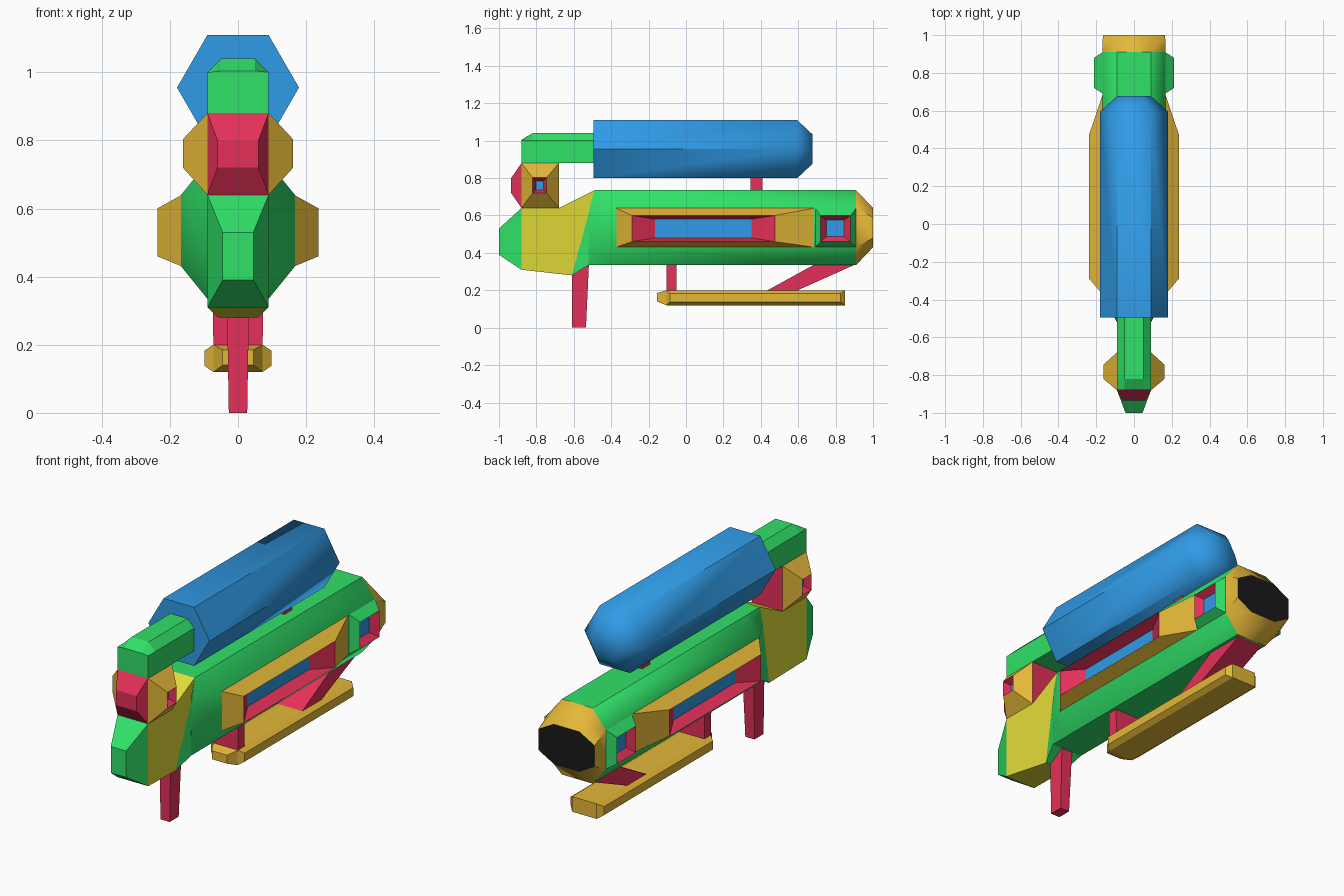
import bpy, bmesh, math

if "Cube" in bpy.data.objects:
    bpy.data.objects.remove(bpy.data.objects["Cube"])

COLORS = {"green": (0.03, 0.75, 0.14), "blue": (0.03, 0.33, 0.80), "orange": (0.78, 0.48, 0.04),
          "red": (0.78, 0.03, 0.10), "yellow": (0.76, 0.72, 0.04), "black": (0.01, 0.01, 0.01)}
MATS = {}
for cname, c in COLORS.items():
    MATS[cname] = bpy.data.materials.new(cname)
    MATS[cname].diffuse_color = (*c, 1)


def loft(name, rings, colors, start=None, end=None, smooth=None, mirror=False):
    """Skin a list of point rings; one colour per band plus optional cap colours."""
    names = list(dict.fromkeys(colors + [start or colors[0], end or colors[-1]]))
    bm = bmesh.new()
    vs = [[bm.verts.new(p) for p in r] for r in rings]
    n = len(rings[0])
    for a, b, col in zip(vs, vs[1:], colors):
        for i in range(n):
            j = (i + 1) % n
            bm.faces.new((a[i], a[j], b[j], b[i])).material_index = names.index(col)
    bm.faces.new(vs[0][::-1]).material_index = names.index(start or colors[0])
    bm.faces.new(vs[-1]).material_index = names.index(end or colors[-1])
    bmesh.ops.recalc_face_normals(bm, faces=bm.faces)
    me = bpy.data.meshes.new(name)
    bm.to_mesh(me)
    bm.free()
    for m in names:
        me.materials.append(MATS[m])
    ob = bpy.data.objects.new(name, me)
    bpy.context.collection.objects.link(ob)
    if mirror:
        ob.modifiers.new("Mirror", 'MIRROR')
    if smooth:
        bpy.ops.object.select_all(action='DESELECT')
        ob.select_set(True)
        bpy.context.view_layer.objects.active = ob
        bpy.ops.object.shade_smooth_by_angle(angle=math.radians(smooth))
    return ob


def rect_y(y, w, z0, z1):
    return [(-w, y, z0), (w, y, z0), (w, y, z1), (-w, y, z1)]


def rect_x(x, y0, y1, z0, z1):
    return [(x, y0, z0), (x, y1, z0), (x, y1, z1), (x, y0, z1)]


def rect_z(z, w, y0, y1):
    return [(-w, y0, z), (w, y0, z), (w, y1, z), (-w, y1, z)]


def octagon(ys, w, top_w, zs):
    """Symmetric section; ys and zs run from the top edge to the bottom edge."""
    half = list(zip((top_w, w, w, top_w), ys, zs))
    return half + [(-x, y, z) for x, y, z in reversed(half)]


def prism(name, outline, color):
    """Side outline of (y, z, half width) spanned across x."""
    return loft(name, [[(s * w, y, z) for y, z, w in outline] for s in (-1, 1)], [color])


# Main hull with flared front and dark tail opening
Z = (0.735, 0.64, 0.43, 0.335)
loft("hull", [octagon((-0.49, -0.515, -0.52, -0.52), 0.09, 0.09, Z),
              octagon([-0.375] * 4, 0.167, 0.09, Z),
              octagon([0.91] * 4, 0.167, 0.09, Z),
              octagon([1.0] * 4, 0.165, 0.075, (0.64, 0.59, 0.48, 0.43))],
     ["green", "green", "orange"], end="black", smooth=40)

# Front neck section, its rear wedge and the nose
prism("neck", [(-0.88, 0.31, 0.09), (-0.88, 0.64, 0.09), (-0.68, 0.64, 0.09), (-0.49, 0.735, 0.09),
               (-0.515, 0.63, 0.09), (-0.61, 0.28, 0.06)], "yellow")
prism("neck_wedge", [(-0.515, 0.63, 0.09), (-0.61, 0.28, 0.06), (-0.52, 0.335, 0.09)], "green")
loft("nose", [rect_y(-1.0, 0.045, 0.39, 0.53), rect_y(-0.88, 0.09, 0.31, 0.64)], ["green"])

# Recessed windows on raised surrounds, both sides
loft("hull_window", [rect_x(0.165, -0.375, 0.69, 0.43, 0.64), rect_x(0.237, -0.29, 0.475, 0.46, 0.60),
                     rect_x(0.172, -0.165, 0.35, 0.48, 0.58)],
     ["orange", "red"], end="blue", mirror=True)
loft("tail_window", [rect_x(0.165, 0.69, 0.91, 0.43, 0.64), rect_x(0.212, 0.72, 0.88, 0.46, 0.60),
                     rect_x(0.175, 0.75, 0.845, 0.488, 0.575)],
     ["green", "red"], end="blue", mirror=True)
loft("head_window", [rect_x(0.09, -0.88, -0.68, 0.64, 0.88), rect_x(0.162, -0.82, -0.745, 0.72, 0.803),
                     rect_x(0.125, -0.803, -0.762, 0.737, 0.785)],
     ["orange", "red"], end="blue", mirror=True)

# Head block with raised front
loft("head", [rect_y(-0.935, 0.06, 0.72, 0.80), rect_y(-0.88, 0.09, 0.64, 0.88),
              rect_y(-0.68, 0.09, 0.64, 0.88)], ["red", "red"])

# Arm joining the head to the tank
def arm_ring(y, top):
    half = [(0.09, y, 0.88), (0.09, y, 1.0), (0.05, y, top)]
    return half + [(-x, b, z) for x, b, z in reversed(half)]

loft("arm", [arm_ring(-0.88, 1.004), arm_ring(-0.82, 1.04), arm_ring(-0.49, 1.04)], ["green"] * 2)

# Hexagonal tank with tapered rear
def hexagon(y, r):
    return [(r * math.cos(i * math.pi / 3), y, 0.955 + r * math.sin(i * math.pi / 3)) for i in range(6)]

loft("tank", [hexagon(-0.495, 0.179), hexagon(0.595, 0.179), hexagon(0.677, 0.09)],
     ["blue"] * 2, smooth=50)
loft("tank_post", [rect_z(0.72, 0.03, 0.345, 0.41), rect_z(0.82, 0.03, 0.345, 0.41)], ["red"])

# Front leg
loft("front_leg", [rect_z(0, 0.027, -0.61, -0.535), rect_z(0.36, 0.033, -0.61, -0.518)], ["red"])

# Landing skid with bulged sides and pointed front
loft("skid", [rect_y(-0.155, 0.045, 0.14, 0.185), rect_y(-0.105, 0.072, 0.12, 0.20),
              rect_y(0.85, 0.072, 0.12, 0.20)], ["orange"] * 2)
loft("skid_side", [rect_x(0.072, -0.105, 0.85, 0.12, 0.20), rect_x(0.098, -0.085, 0.825, 0.138, 0.183)],
     ["orange"], mirror=True)

# Skid struts
loft("front_strut", [rect_z(0.19, 0.072, -0.105, -0.05), rect_z(0.345, 0.075, -0.105, -0.05)], ["red"])
loft("rear_strut", [rect_z(0.197, 0.072, 0.43, 0.59), rect_z(0.34, 0.075, 0.69, 0.91)], ["red"])

for m in bpy.data.materials:
    if m.users and not m.is_grease_pencil:
        m.use_nodes = True
        m.node_tree.nodes["Principled BSDF"].inputs["Base Color"].default_value = m.diffuse_color
